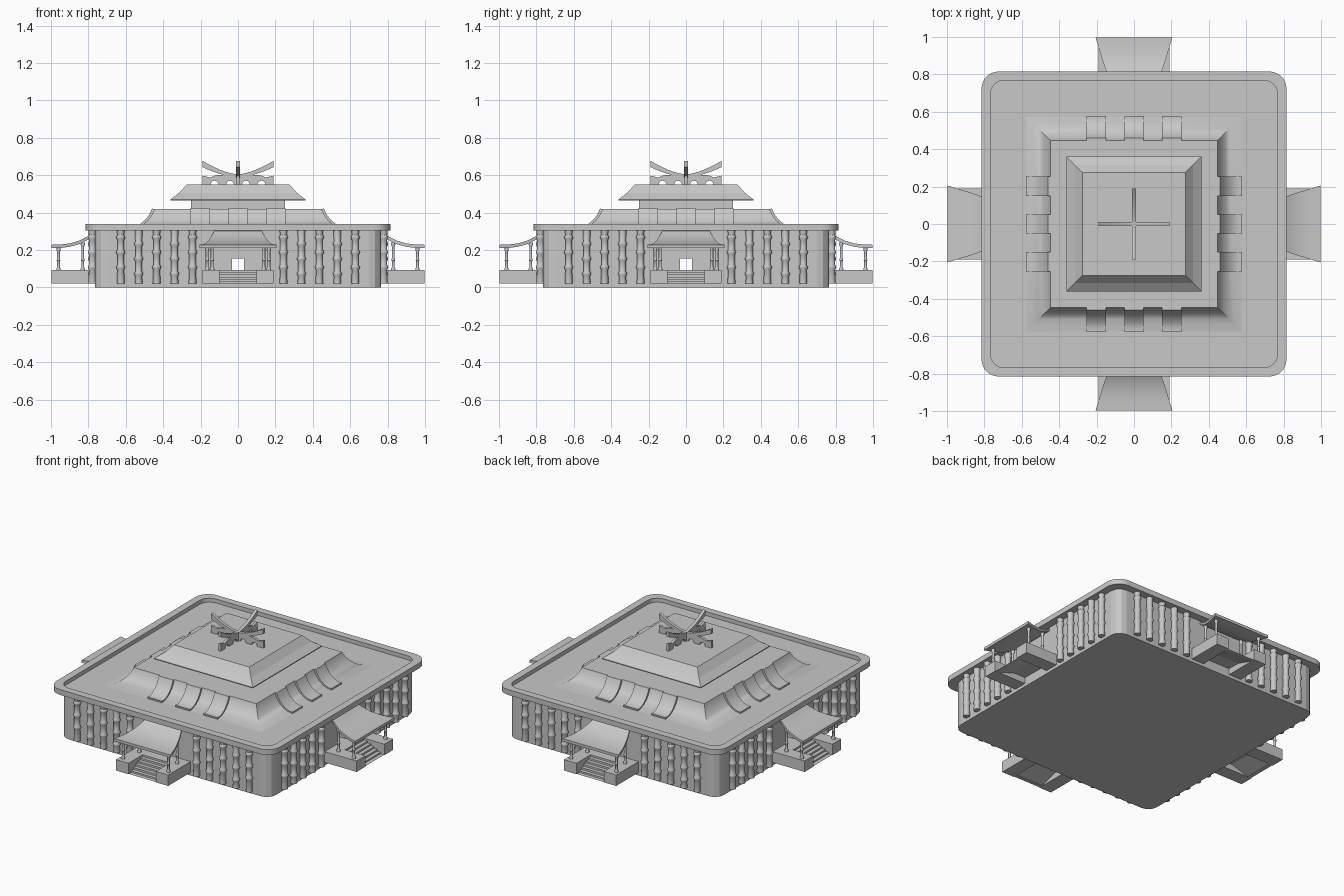
import bpy, bmesh, math
from mathutils import Matrix, Vector

if "Cube" in bpy.data.objects:
    bpy.data.objects.remove(bpy.data.objects["Cube"])

grey = bpy.data.materials.new("stone_grey")
grey.diffuse_color = (0.58, 0.58, 0.58, 1)
grey.use_nodes = True
grey.node_tree.nodes["Principled BSDF"].inputs["Base Color"].default_value = grey.diffuse_color
SIDES = ("front", "right", "back", "left")


def finish(name, bm, turn=0, smooth=False):
    """Rotate to a side of the building and turn the bmesh into an object."""
    bmesh.ops.recalc_face_normals(bm, faces=bm.faces[:])
    bm.transform(Matrix.Rotation(turn * math.pi / 2, 4, 'Z'))
    me = bpy.data.meshes.new(name)
    bm.to_mesh(me)
    bm.free()
    ob = bpy.data.objects.new(name, me)
    bpy.context.collection.objects.link(ob)
    me.materials.append(grey)
    if smooth:
        bpy.ops.object.select_all(action='DESELECT')
        ob.select_set(True)
        bpy.context.view_layer.objects.active = ob
        bpy.ops.object.shade_smooth_by_angle(angle=math.radians(35))
    return ob


def add_loft(bm, rings):
    """Skin a list of equally long point rings and cap both ends."""
    vs = [[bm.verts.new(p) for p in r] for r in rings]
    n = len(vs[0])
    for a, b in zip(vs, vs[1:]):
        for i in range(n):
            j = (i + 1) % n
            bm.faces.new((a[i], a[j], b[j], b[i]))
    bm.faces.new(vs[0][::-1])
    bm.faces.new(vs[-1])


def square(half, z, radius=0.0, seg=0):
    pts = []
    for k in range(4):
        a0 = k * math.pi / 2
        c = half - radius
        cx = c if k in (0, 3) else -c
        cy = c if k in (0, 1) else -c
        for s in range(seg + 1):
            a = a0 + (math.pi / 2 * s / seg if seg else 0)
            r = radius if seg else 0
            pts.append((cx + r * math.cos(a), cy + r * math.sin(a), z))
    return pts


def loft(name, rings, smooth=False):
    bm = bmesh.new()
    add_loft(bm, rings)
    return finish(name, bm, 0, smooth)


def extrude(name, profile, x0, x1, turn=0, smooth=False):
    """Extrude an (outward distance, height) outline across the width."""
    bm = bmesh.new()
    add_loft(bm, [[(x, -d, z) for d, z in profile] for x in (x0, x1)])
    return finish(name, bm, turn, smooth)


def rect(d0, d1, z0, z1):
    return [(d0, z0), (d1, z0), (d1, z1), (d0, z1)]


def lathe(bm, x, y, profile, n=12):
    add_loft(bm, [[(x + r * math.cos(2 * math.pi * i / n), y + r * math.sin(2 * math.pi * i / n), z)
                   for i in range(n)] for r, z in profile])


# main hall with rounded corners and two crossing passages
hall = loft("hall_walls", [square(0.765, z, 0.065, 3) for z in (0, 0.308)])
for k in (0, 1):
    cutter = extrude("passage_cutter", rect(-0.9, 0.9, 0.092, 0.155), -0.031, 0.031, k)
    cutter.hide_render = True
    mod = hall.modifiers.new("passage", 'BOOLEAN')
    mod.operation, mod.solver, mod.object = 'DIFFERENCE', 'EXACT', cutter
    bpy.context.view_layer.objects.active = hall
    bpy.ops.object.modifier_apply(modifier="passage")
    bpy.data.objects.remove(cutter)

# flat roof tray with raised rim
loft("roof_tray", [square(0.815, 0.305, 0.09, 8), square(0.815, 0.34, 0.09, 8),
                   square(0.767, 0.34, 0.07, 8), square(0.767, 0.314, 0.07, 8)], True)

# curved lower roof skirt
skirt = [(0.575, 0.315), (0.54, 0.322), (0.51, 0.335), (0.485, 0.355),
         (0.465, 0.38), (0.452, 0.405), (0.447, 0.42)]
loft("lower_roof", [square(h, z) for h, z in skirt], True)
loft("roof_neck", [square(0.25, z) for z in (0.419, 0.47)])
loft("upper_roof", [square(h, z) for h, z in
                    ((0.36, 0.465), (0.36, 0.471), (0.315, 0.505), (0.275, 0.55))])

# crossed crest on top: pierced base plate with upswept horns
base = [(-0.19, 0.55)]
for c in (-0.125, -0.042, 0.042, 0.125):
    base += [(c + 0.021 * math.cos(a), 0.55 + 0.021 * math.sin(a))
             for a in [math.pi * (1 - i / 6) for i in range(7)]]
base += [(0.19, 0.55), (0.19, 0.598), (0.15, 0.588), (0.11, 0.602), (-0.11, 0.602),
         (-0.15, 0.588), (-0.19, 0.598)]
xs = [-0.19 + 0.38 * i / 16 for i in range(17)]
horn = ([(x, 0.588 + 0.055 * (abs(x) / 0.19) ** 1.6) for x in xs] +
        [(x, 0.605 + 0.072 * (abs(x) / 0.19) ** 1.6) for x in reversed(xs)])
for k in (0, 1):
    extrude("crest_base_" + SIDES[k], base, -0.008, 0.008, k)
    extrude("crest_horns_" + SIDES[k], horn, -0.01, 0.01, k, True)

# strip outline following the skirt
strip = skirt + [(h + 0.013, z + 0.004) for h, z in reversed(skirt)]
strip[len(skirt)] = (0.46, 0.421)
strip[-1] = (0.577, 0.327)

# porch roof curve: distance, height, half width
curve = [(0.76, 0.298, 0.125), (0.80, 0.268, 0.142), (0.85, 0.243, 0.16),
         (0.90, 0.229, 0.176), (0.95, 0.223, 0.191), (0.998, 0.222, 0.206)]

for k, side in enumerate(SIDES):
    # raised strips on the lower roof
    for i, x in enumerate((-0.203, 0, 0.203)):
        extrude(f"roof_strip_{side}_{i}", strip, x - 0.052, x + 0.052, k, True)

    # jointed bamboo posts, joints alternating in height
    bm = bmesh.new()
    for i in range(5):
        for s in (-1, 1):
            shift = 0.0 if i % 2 else 0.035
            prof = [(0.021, 0.02)]
            for z in (0.07, 0.15, 0.23):
                z += shift
                prof += [(0.018, z - 0.012), (0.024, z), (0.024, z + 0.006), (0.018, z + 0.016)]
            lathe(bm, s * (0.243 + 0.096 * i), -0.779, prof + [(0.021, 0.307)])
    finish("bamboo_posts_" + side, bm, k, True)

    # porch platform: two side blocks, landing and steps
    for s in (-1, 1):
        extrude(f"porch_block_{side}_{s}", rect(0.76, 0.998, 0.02, 0.092),
                *sorted((s * 0.1, s * 0.19)), k)
    steps = [(0.76, 0.06), (0.76, 0.092)]
    for i in range(6):
        d = 0.85 + 0.024 * i
        steps += [(d, 0.092 - 0.012 * i), (d, 0.08 - 0.012 * i)]
    steps += [(0.994, 0.02), (0.975, 0.02), (0.85, 0.06)]
    extrude("porch_steps_" + side, steps, -0.1, 0.1, k)

    # porch posts, front pair set wider than the back pair
    bm = bmesh.new()
    for s in (-1, 1):
        for x, d, top in ((0.165, 0.96, 0.215), (0.138, 0.83, 0.243)):
            lathe(bm, s * x, -d, [(0.012, 0.09), (0.012, 0.1), (0.008, 0.108), (0.008, 0.14),
                                  (0.011, 0.145), (0.008, 0.155), (0.008, top - 0.025),
                                  (0.012, top - 0.015), (0.01, top)], 10)
    finish("porch_posts_" + side, bm, k, True)

    # flared, sagging porch roof
    bm = bmesh.new()
    add_loft(bm, [[(-w, -d, z - 0.012), (w, -d, z - 0.012), (w, -d, z + 0.006), (-w, -d, z + 0.006)]
                  for d, z, w in curve])
    finish("porch_roof_" + side, bm, k, True)
